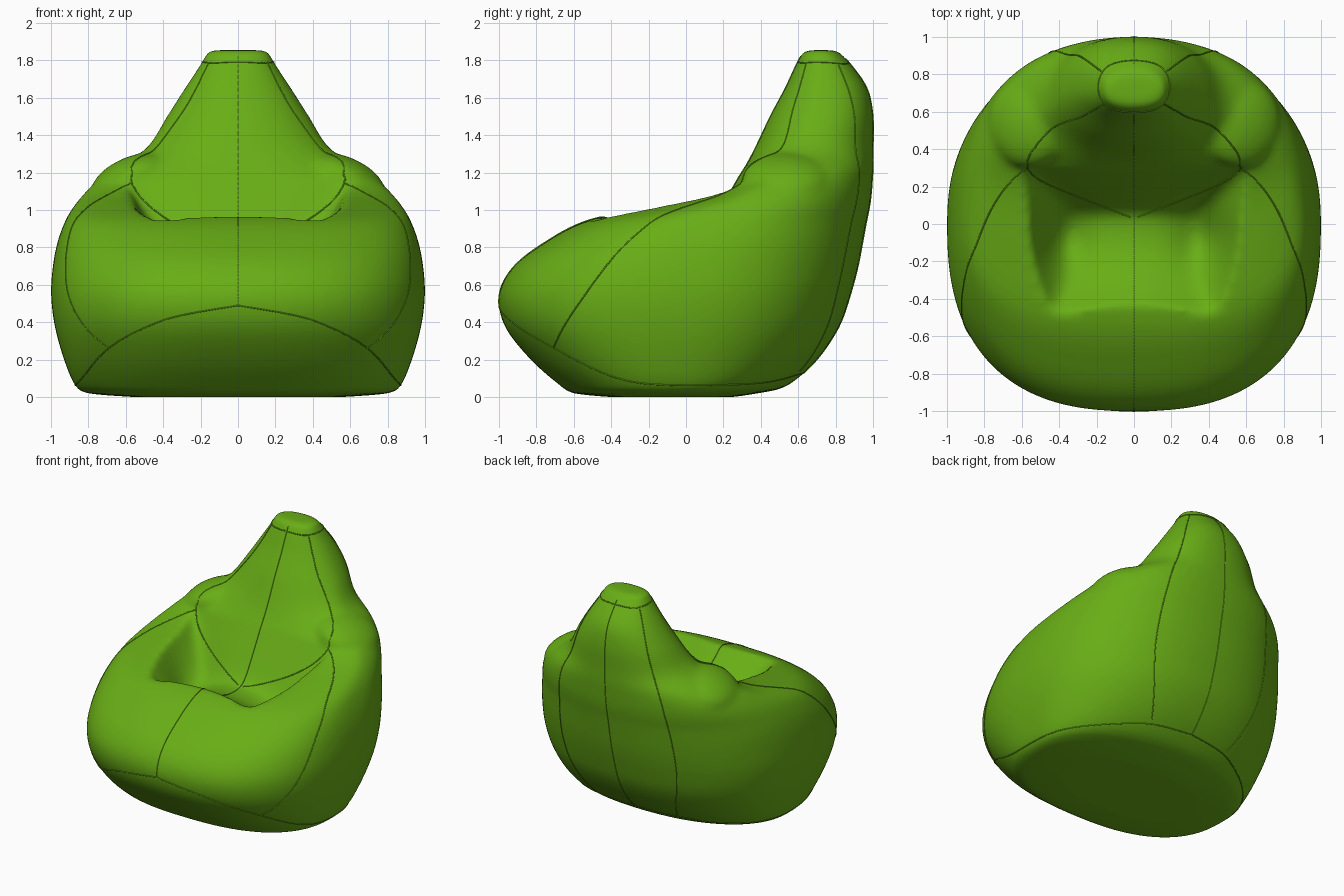
import bpy, bmesh, math
from mathutils import Vector, Matrix
from mathutils.bvhtree import BVHTree

cube = bpy.data.objects.get("Cube")
if cube:
    bpy.data.objects.remove(cube, do_unlink=True)

green = bpy.data.materials.new("green_fabric")
green.use_nodes = True
green.diffuse_color = (0.14, 0.42, 0.008, 1)
shader = next(n for n in green.node_tree.nodes if n.type == 'BSDF_PRINCIPLED')
shader.inputs["Base Color"].default_value = green.diffuse_color
shader.inputs["Roughness"].default_value = 0.7


def add_object(name, data):
    obj = bpy.data.objects.new(name, data)
    bpy.context.collection.objects.link(obj)
    return obj


def from_bmesh(name, bm):
    bmesh.ops.recalc_face_normals(bm, faces=bm.faces)
    mesh = bpy.data.meshes.new(name)
    bm.to_mesh(mesh)
    bm.free()
    return add_object(name, mesh)


def smooth_path(points, steps):
    """Catmull-Rom interpolation through points of any dimension."""
    p = [Vector(q) for q in points]
    p = [p[0]] + p + [p[-1]]
    out = []
    for a, b, c, d in zip(p, p[1:], p[2:], p[3:]):
        for i in range(steps):
            t = i / steps
            out.append(0.5 * (2 * b + (c - a) * t + (2 * a - 5 * b + 4 * c - d) * t * t
                              + (3 * b - a - 3 * c + d) * t ** 3))
    return out + [p[-1]]


# Outer bag: rounded sections
# (height, half width, front y, back y, widest y, front squareness)
SECTIONS = [
    (0, .55, -.4, .25, 0, 2.5), (.02, .8, -.6, .38, -.05, 2.5),
    (.06, .87, -.67, .54, -.05, 2.5), (.2, .93, -.83, .7, -.05, 2.5),
    (.38, .98, -.97, .82, -.03, 2.5), (.55, 1, -1, .88, 0, 2.5),
    (.7, .99, -.92, .92, .03, 2.5), (.83, .965, -.75, .945, .08, 2.6),
    (.94, .925, -.54, .965, .15, 2.7), (1.01, .885, -.24, .98, .25, 2.7),
    (1.08, .83, .09, .99, .36, 2.5), (1.15, .76, .25, .995, .46, 2.4),
    (1.22, .66, .31, 1, .55, 2.2), (1.33, .49, .37, 1, .62, 2),
    (1.5, .38, .45, 1, .7, 2), (1.65, .285, .53, .97, .72, 2),
    (1.78, .2, .59, .88, .73, 2.3), (1.855, .16, .63, .81, .72, 2.5),
]


def make_hull():
    bm = bmesh.new()
    count = 96
    rings = []
    for z, w, front, back, mid, square in smooth_path(SECTIONS, 4):
        ring = []
        for i in range(count):
            a = math.tau * i / count
            c, s = math.cos(a), math.sin(a)
            reach, power = (back - mid, 2 / 2.3) if s > 0 else (mid - front, 2 / square)
            ring.append(bm.verts.new((math.copysign(abs(c) ** power, c) * w,
                                      mid + math.copysign(abs(s) ** power, s) * reach, z)))
        rings.append(ring)
    for lo, hi in zip(rings, rings[1:]):
        for i in range(count):
            j = (i + 1) % count
            bm.faces.new((lo[i], lo[j], hi[j], hi[i]))
    bm.faces.new(rings[0][::-1])
    bm.faces.new(rings[-1])
    return from_bmesh("bag_body", bm)


# Hollow seat: smooth maximum of backrest slope, seat cushion and arm walls,
# with a round dimple pressed in on both sides of the cushion
def seat_height(x, y):
    x = abs(x)
    backrest = .77 + 1.75 * (y - .05) + 2 * max(0, y - .25) ** 2 - .25 * x * x
    cushion = .79 + 1.25 * max(0, -y - .05) ** 2 - .5 * x * x
    arm = .64 + 1.35 * x * x + .6 * max(0, -y - .2) ** 2
    k = .04
    top = max(backrest, cushion, arm)
    blend = k * math.log(sum(math.exp((h - top) / k) for h in (backrest, cushion, arm)))
    dimple = .11 * math.exp(-((x - .39) / .13) ** 2 - ((y + .08) / .17) ** 2)
    return top + blend - dimple


def make_seat_limit():
    bm = bmesh.new()
    bmesh.ops.create_grid(bm, x_segments=96, y_segments=96, size=1.2)
    for v in bm.verts:
        v.co.z = seat_height(v.co.x, v.co.y)
    rim = [e for e in bm.edges if e.is_boundary]
    ext = bmesh.ops.extrude_edge_only(bm, edges=rim)["geom"]
    for v in ext:
        if isinstance(v, bmesh.types.BMVert):
            v.co.z = -.5
    bmesh.ops.holes_fill(bm, edges=[e for e in bm.edges if e.is_boundary], sides=0)
    return from_bmesh("seat_limit", bm)


# Gathered fabric where the arms meet the backrest, sloping outward
def make_wing(side):
    bm = bmesh.new()
    shape = (Matrix.Translation((side * .57, .54, 1.17)) @ Matrix.Rotation(side * .4, 4, 'Y')
             @ Matrix.Diagonal((.23, .24, .115, 1)))
    bmesh.ops.create_uvsphere(bm, u_segments=32, v_segments=16, radius=1, matrix=shape)
    return from_bmesh("wing_gather", bm)


body = make_hull()
limit = make_seat_limit()
wings = [make_wing(s) for s in (-1, 1)]
for helper, operation in [(limit, 'INTERSECT')] + [(w, 'UNION') for w in wings]:
    helper.hide_render = True
    mod = body.modifiers.new(operation.title(), 'BOOLEAN')
    mod.object, mod.operation, mod.solver = helper, operation, 'EXACT'
remesh = body.modifiers.new("Even", 'REMESH')
remesh.mode, remesh.voxel_size = 'VOXEL', .02
soften = body.modifiers.new("Soften", 'SMOOTH')
soften.factor, soften.iterations = .5, 14

# Freeze the body and rest it on the ground
graph = bpy.context.evaluated_depsgraph_get()
mesh = bpy.data.meshes.new_from_object(body.evaluated_get(graph))
body.modifiers.clear()
body.data = mesh
for helper in [limit] + wings:
    bpy.data.objects.remove(helper, do_unlink=True)
lowest = min(v.co.z for v in mesh.vertices)
mesh.transform(Matrix.Translation((0, 0, -lowest)))
mesh.polygons.foreach_set("use_smooth", [True] * len(mesh.polygons))
mesh.materials.clear()
mesh.materials.append(green)

# Stitched seams snapped to the surface
bm = bmesh.new()
bm.from_mesh(mesh)
surface = BVHTree.FromBMesh(bm)
bm.free()


def add_seam(name, points, mirrored=True):
    curve = bpy.data.curves.new(name, 'CURVE')
    curve.dimensions = '3D'
    curve.bevel_depth, curve.bevel_resolution = .004, 1
    for side in ((1, -1) if mirrored else (1,)):
        path = [surface.find_nearest(Vector((side * p.x, p.y, p.z)))[0]
                for p in smooth_path(points, 20)]
        spline = curve.splines.new('POLY')
        spline.points.add(len(path) - 1)
        for point, co in zip(spline.points, path):
            point.co = (*co, 1)
    curve.materials.append(green)
    add_object(name, curve)


add_seam("front_centre_seam", [(0, .62, 1.82), (0, .27, 1.15), (0, .05, .78), (0, -.2, .8),
                               (0, -.45, .97), (0, -.8, .8), (0, -.99, .49)], False)
add_seam("back_centre_seam", [(0, .84, 1.8), (0, 1, 1.45), (0, .92, .75), (0, .64, .13)], False)
add_seam("backrest_seam", [(.17, .63, 1.8), (.3, .55, 1.58), (.45, .5, 1.33),
                           (.57, .32, 1.13), (.38, .18, .95), (.02, .05, .78)])
add_seam("arm_seam", [(.57, .32, 1.13), (.72, .15, 1.08), (.82, -.05, 1), (.88, -.33, .78),
                      (.88, -.55, .52), (.73, -.76, .22)])
add_seam("base_seam", [(0, -1, .49), (.4, -.94, .41), (.73, -.76, .22), (.86, -.35, .08),
                       (.8, .2, .08), (.4, .56, .11), (0, .64, .13)])
add_seam("back_side_seam", [(.18, .82, 1.78), (.3, .9, 1.5), (.45, .93, 1.1),
                            (.5, .85, .6), (.35, .62, .13)])
add_seam("cap_seam", [(0, .6, 1.79), (.14, .62, 1.79), (.19, .73, 1.79),
                      (.14, .84, 1.78), (0, .87, 1.78)])
